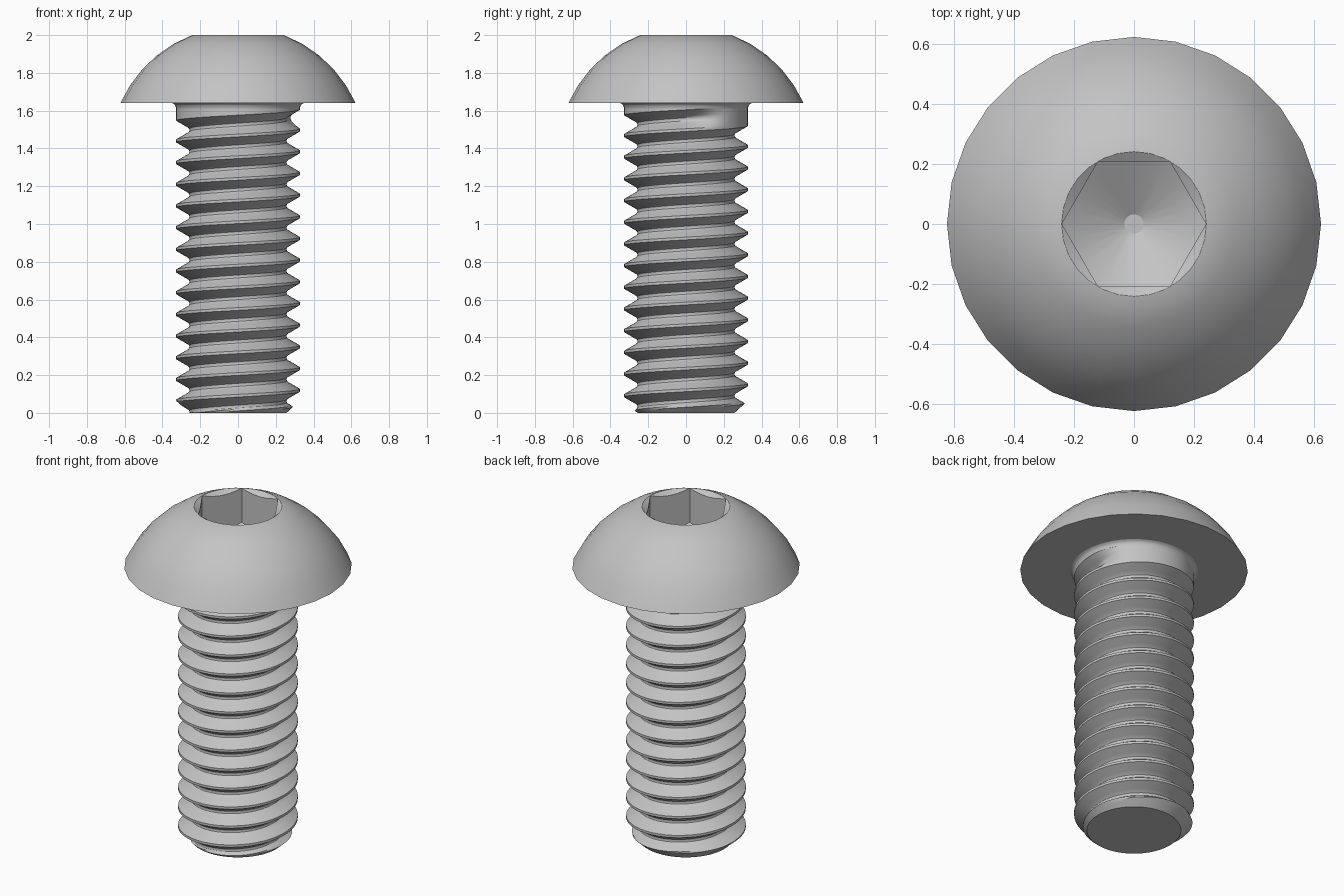
import bpy, bmesh, math

cube = bpy.data.objects.get("Cube")
if cube:
    bpy.data.objects.remove(cube, do_unlink=True)

steel = bpy.data.materials.new("grey steel")
steel.use_nodes = True
GREY = (0.55, 0.55, 0.55, 1)
steel.diffuse_color = GREY
steel.node_tree.nodes["Principled BSDF"].inputs["Base Color"].default_value = GREY


def finish(name, bm):
    bmesh.ops.remove_doubles(bm, verts=bm.verts, dist=1e-5)
    bmesh.ops.dissolve_degenerate(bm, edges=bm.edges, dist=1e-5)
    bmesh.ops.recalc_face_normals(bm, faces=bm.faces)
    mesh = bpy.data.meshes.new(name)
    bm.to_mesh(mesh)
    bm.free()
    mesh.materials.append(steel)
    obj = bpy.data.objects.new(name, mesh)
    bpy.context.collection.objects.link(obj)
    return obj


def polar(r, turn, z):
    return (r * math.cos(math.tau * turn), r * math.sin(math.tau * turn), z)


def skin(bm, rows):
    """Join rows of points with quads."""
    grid = [[bm.verts.new(p) for p in row] for row in rows]
    for a, b in zip(grid, grid[1:]):
        for i in range(len(a) - 1):
            bm.faces.new((a[i], a[i + 1], b[i + 1], b[i]))


def disc(bm, r, z, sides):
    bm.faces.new([bm.verts.new(polar(r, i / sides, z)) for i in range(sides)])


def lathe(name, profile, sides):
    """Solid of revolution, closed by flat caps at both ends."""
    bm = bmesh.new()
    skin(bm, [[polar(r, i / sides, z) for i in range(sides + 1)] for r, z in profile])
    for r, z in (profile[0], profile[-1]):
        disc(bm, r, z, sides)
    return finish(name, bm)


def combine(target, tool, operation):
    """Bake a boolean and discard the tool."""
    mod = target.modifiers.new("cut", "BOOLEAN")
    mod.operation, mod.object, mod.solver = operation, tool, "EXACT"
    graph = bpy.context.evaluated_depsgraph_get()
    baked = bpy.data.meshes.new_from_object(target.evaluated_get(graph))
    target.modifiers.clear()
    target.data = baked
    bpy.data.objects.remove(tool, do_unlink=True)


def smooth(obj):
    bpy.ops.object.select_all(action="DESELECT")
    obj.select_set(True)
    bpy.context.view_layer.objects.active = obj
    bpy.ops.object.shade_smooth_by_angle(angle=math.radians(30))


# Domed head: spherical arc with a flat underside and top
HEAD_Z, DOME_C, DOME_R = 1.64, 1.364, 0.681
arc = [math.radians(66.1 - 45.2 * i / 5) for i in range(6)]
dome = [(DOME_R * math.sin(a), DOME_C + DOME_R * math.cos(a)) for a in arc]
dome[0], dome[-1] = (0.623, HEAD_Z), (0.243, 2.0)
head = lathe("head", dome, 28)

# Hexagonal socket with a drilled conical floor and a countersunk rim
socket = lathe("socket_cutter", [(0.032, 1.665), (0.25, 1.797), (0.25, 2.1)], 28)
combine(socket, lathe("hex_cutter", [(0.24, 1.6), (0.24, 2.2)], 6), "INTERSECT")
combine(head, socket, "DIFFERENCE")
combine(head, lathe("rim_cutter", [(0.18, 1.96), (0.241, 2.0), (0.241, 2.1)], 28),
        "DIFFERENCE")
smooth(head)

# Neck: fillet between the shank and the head
TOP, CREST, ROOT = 1.612, 0.328, 0.257
neck = lathe("neck", [(CREST, TOP), (0.331, 1.625), (0.337, 1.634),
                      (0.348, HEAD_Z), (0.348, HEAD_Z + 0.005)], 48)
smooth(neck)

# Threaded shank: rows follow the right-handed helix, clamped at both ends
PITCH, START, SIDES, LAST = 0.1148, 0.005, 48, 13
flank = [(0, CREST), (0.0625, CREST), (0.14, 0.3126), (0.22, 0.2966),
         (0.3, 0.2807), (0.375, 0.2657), (0.43, 0.259), (0.5, ROOT)]
phases = [t for t, r in flank] + [1 - t for t, r in flank[-2:0:-1]]


def shank_radius(z, lead):
    turn = (z - START) / PITCH - lead
    t = abs((turn + 0.5) % 1 - 0.5)
    for (t0, r0), (t1, r1) in zip(flank, flank[1:]):
        if t <= t1:
            r = r0 + (r1 - r0) * (t - t0) / (t1 - t0)
            break
    # The groove runs out into the plain collar on its last turn
    if turn >= LAST:
        r = CREST - (CREST - r) * max(0, 1 - lead / 0.1)
    # Chamfered tip
    return min(r, ROOT + 1.1 * z)


rows = []
for turn in range(-2, LAST + 2):
    for phase in phases:
        row = []
        for i in range(SIDES + 1):
            lead = i / SIDES
            z = min(max(START + PITCH * (turn + phase + lead), 0), TOP)
            row.append(polar(shank_radius(z, lead), lead, z))
        rows.append(row)
bm = bmesh.new()
skin(bm, rows)
disc(bm, ROOT, 0, SIDES)
smooth(finish("threaded_shank", bm))
